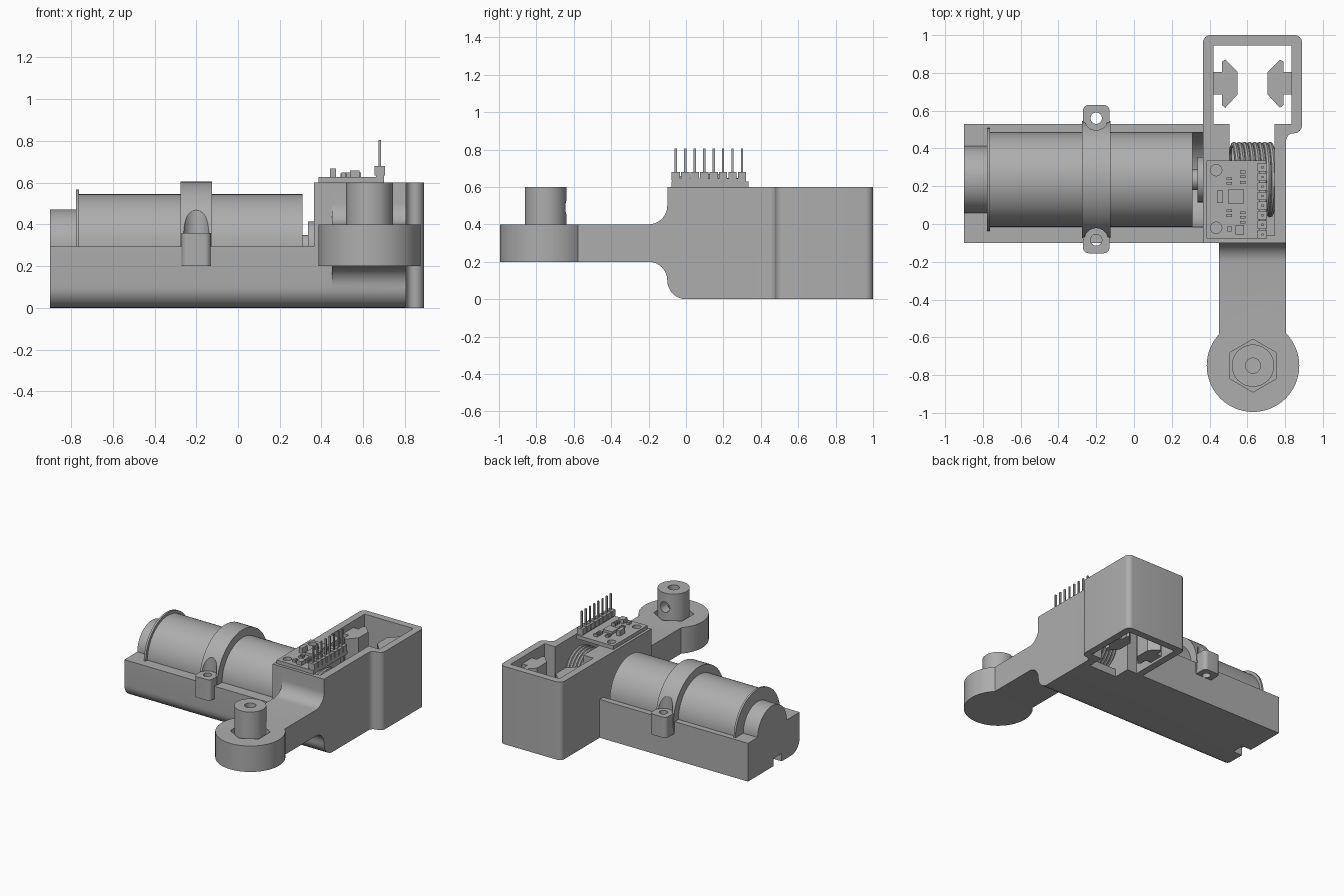
import bpy, bmesh, math
from mathutils import Matrix, Vector

cube = bpy.data.objects.get("Cube")
if cube:
    bpy.data.objects.remove(cube, do_unlink=True)

GREY = bpy.data.materials.new("plain grey")
GREY.use_nodes = True
colour = (0.42, 0.42, 0.42, 1)
GREY.diffuse_color = colour
GREY.node_tree.nodes["Principled BSDF"].inputs["Base Color"].default_value = colour

AXIS_Y, AXIS_Z = 0.235, 0.295      # motor axis
PIVOT = (0.63, -0.75)              # arm end


def finish(name, bm):
    bmesh.ops.recalc_face_normals(bm, faces=bm.faces)
    mesh = bpy.data.meshes.new(name)
    bm.to_mesh(mesh)
    bm.free()
    mesh.materials.append(GREY)
    obj = bpy.data.objects.new(name, mesh)
    bpy.context.collection.objects.link(obj)
    return obj


def prism(name, points, lo, hi, axis="z"):
    """Extrude (x, y) points along z, or (y, z) points along x."""
    bm = bmesh.new()
    place = (lambda p: (p[0], p[1], lo)) if axis == "z" else (lambda p: (lo, p[0], p[1]))
    face = bm.faces.new([bm.verts.new(place(p)) for p in points])
    new = bmesh.ops.extrude_face_region(bm, geom=[face])["geom"]
    step = Vector((0, 0, hi - lo)) if axis == "z" else Vector((hi - lo, 0, 0))
    bmesh.ops.translate(bm, vec=step, verts=[v for v in new if isinstance(v, bmesh.types.BMVert)])
    return finish(name, bm)


def rounded(points, steps=8):
    """Round each (a, b, radius) corner of a polygon."""
    out = []
    for i, (a, b, r) in enumerate(points):
        p = Vector((a, b))
        if not r:
            out.append(p)
            continue
        d1 = (Vector(points[i - 1][:2]) - p).normalized()
        d2 = (Vector(points[(i + 1) % len(points)][:2]) - p).normalized()
        centre = p + (d1 + d2) * r
        for k in range(steps + 1):
            t = k / steps * math.pi / 2
            out.append(centre - d2 * r * math.cos(t) - d1 * r * math.sin(t))
    return out


def rect(x0, x1, y0, y1, r=0):
    return rounded([(x0, y0, r), (x1, y0, r), (x1, y1, r), (x0, y1, r)])


def box(name, x0, x1, y0, y1, z0, z1):
    return prism(name, rect(x0, x1, y0, y1), z0, z1)


def cylinder(name, centre, radius, length, axis="z", sides=48):
    """Cylinder starting at centre and running along +axis."""
    bm = bmesh.new()
    turn = {"z": Matrix(), "x": Matrix.Rotation(math.pi / 2, 4, "Y"),
            "y": Matrix.Rotation(-math.pi / 2, 4, "X")}[axis]
    bmesh.ops.create_cone(bm, cap_ends=True, segments=sides, radius1=radius, radius2=radius,
                          depth=length, matrix=Matrix.Translation(centre) @ turn
                          @ Matrix.Translation((0, 0, length / 2)))
    return finish(name, bm)


def axial(name, x0, x1, radius):
    return cylinder(name, (x0, AXIS_Y, AXIS_Z), radius, x1 - x0, "x", 64)


def combine(obj, others, operation="DIFFERENCE"):
    for other in others:
        mod = obj.modifiers.new("bool", "BOOLEAN")
        mod.operation, mod.solver, mod.object = operation, "EXACT", other
        bpy.context.view_layer.objects.active = obj
        bpy.ops.object.modifier_apply(modifier=mod.name)
        bpy.data.objects.remove(other, do_unlink=True)


# Housing: motor bed, tower, arm and tall end box
def bed_profile(top):
    return rounded([(-0.1, 0, 0.1), (0.53, 0, 0), (0.53, top, 0), (-0.1, top, 0)])


housing = prism("housing", bed_profile(AXIS_Z), -0.9, 0.5, "x")
tower = prism("tower", bed_profile(0.6), 0.365, 0.805, "x")
arm_side = rounded([(-0.75, 0.2, 0), (-0.1, 0.2, 0.1), (-0.1, 0.1, 0), (0.2, 0.1, 0),
                    (0.2, 0.59, 0), (-0.1, 0.59, 0), (-0.1, 0.4, 0.1), (-0.75, 0.4, 0)])
arm = prism("arm", arm_side, 0.45, 0.805, "x")
end_box = prism("end_box", rounded([
    (0.365, 0.3, 0), (0.805, 0.3, 0), (0.805, 0.48, 0.04), (0.89, 0.48, 0.044),
    (0.89, 1, 0.04), (0.365, 1, 0.04)]), 0, 0.6)
arm_end = cylinder("arm_end", (*PIVOT, 0.2), 0.245, 0.2, sides=64)
combine(housing, [tower, arm, end_box, arm_end], "UNION")

# Openings in the housing
hexagon = [(PIVOT[0] + 0.14 * math.sin(i * math.pi / 3),
            PIVOT[1] + 0.14 * math.cos(i * math.pi / 3)) for i in range(6)]
combine(housing, [
    box("cavity", 0.42, 0.835, 0.53, 0.945, -0.1, 0.7),
    box("channel", 0.505, 0.745, 0.4, 0.6, -0.1, 0.7),
    box("spool_pocket", 0.505, 0.745, -0.06, 0.45, 0.06, 0.7),
    axial("motor_gap", 0.2, 0.365, 0.25),
    prism("nut_pocket", hexagon, 0.3, 0.5),
    box("wire_notch", -1, -0.82, 0.12, 0.22, -0.1, 0.06),
])

# Facing snap clips inside the end box
for side, name in ((1, "left_clip"), (-1, "right_clip")):
    half = [(-0.215, 0.685), (-0.163, 0.685), (-0.163, 0.63), (-0.145, 0.615), (-0.08, 0.685),
            (-0.08, 0.805), (-0.145, 0.87), (-0.163, 0.86), (-0.163, 0.805), (-0.215, 0.805)]
    prism(name, [(0.628 - side * x, y) for x, y in half], 0.02, 0.55)

# Motor
axial("motor_body", -0.77, 0.31, 0.25)
axial("motor_flange", -0.777, -0.762, 0.272)
axial("motor_cap", -0.9, -0.77, 0.177)
axial("motor_shaft", 0.3, 0.74, 0.055)
axial("shaft_collar", 0.335, 0.37, 0.12)

# Winding spool on the shaft
axial("spool_core", 0.515, 0.735, 0.17)
for i in range(8):
    bpy.ops.mesh.primitive_torus_add(
        major_segments=40, minor_segments=8, major_radius=0.185, minor_radius=0.015,
        location=(0.53 + i * 0.027, AXIS_Y, AXIS_Z), rotation=(0, math.pi / 2 + 0.12, 0))
    bpy.context.object.name = "spool_turn"
    bpy.context.object.data.materials.append(GREY)

# Motor strap with screw lugs
strap = axial("motor_strap", -0.275, -0.125, 0.31)
lugs = prism("lugs", rect(-0.27, -0.13, -0.155, 0.63, 0.03), 0.2, 0.36)
combine(strap, [lugs], "UNION")
combine(strap, [box("strap_trim", -0.4, 0, -0.3, 0.8, -0.2, 0.2)])
for y in (-0.085, 0.56):
    combine(strap, [cylinder("screw_access", (-0.2, y, 0.36), 0.063, 0.4),
                    cylinder("screw_hole", (-0.2, y, 0.1), 0.03, 0.4)])

# Arm post with a bore and a set-screw hole
post = cylinder("arm_post", (*PIVOT, 0.3), 0.112, 0.3)
combine(post, [cylinder("bore", (*PIVOT, 0.35), 0.04, 0.4),
               cylinder("set_screw_hole", (*PIVOT, 0.49), 0.04, 0.3, "y")])

# Circuit board
board = box("circuit_board", 0.385, 0.7, -0.078, 0.335, 0.6, 0.628)
combine(board, [cylinder("board_hole", (0.435, y, 0.5), 0.03, 0.3) for y in (0.285, -0.02)])


def chip(x, y, w, d, h):
    box("chip", x - w / 2, x + w / 2, y - d / 2, y + d / 2, 0.62, 0.628 + h)


chip(0.54, 0.145, 0.08, 0.08, 0.02)
chip(0.455, 0.145, 0.03, 0.065, 0.04)
chip(0.56, -0.03, 0.045, 0.05, 0.03)
chip(0.505, -0.025, 0.02, 0.03, 0.02)
for row in (0.275, 0.25, 0.22, 0.06, 0.035, 0.01):
    chip(0.575, row, 0.03, 0.014, 0.02)
for row in (0.24, 0.215, 0.07, 0.045):
    chip(0.505, row, 0.03, 0.014, 0.015)

# Pin header
box("header_base", 0.662, 0.7, -0.075, 0.32, 0.62, 0.645)
for i in range(8):
    y = -0.055 + i * 0.0507
    prism("header_block", rect(0.655, 0.705, y - 0.022, y + 0.022), 0.635, 0.68)
    box("header_pin", 0.674, 0.686, y - 0.006, y + 0.006, 0.62, 0.805)

# Smooth curved surfaces, keep edges crisp
for obj in bpy.context.scene.objects:
    obj.select_set(obj.type == "MESH")
bpy.context.view_layer.objects.active = housing
bpy.ops.object.shade_smooth_by_angle(angle=math.radians(30))
